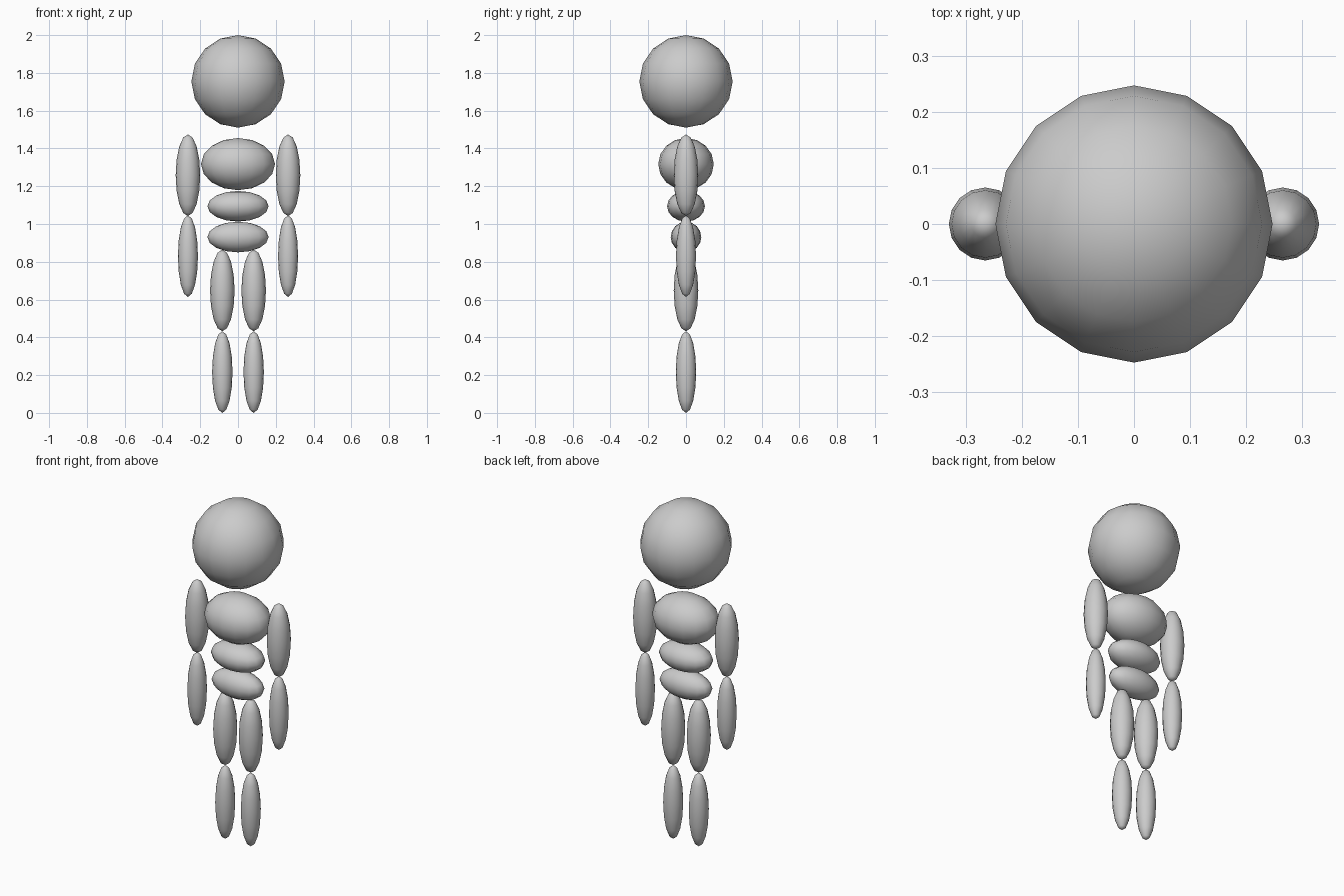
import bpy

if "Cube" in bpy.data.objects:
    bpy.data.objects.remove(bpy.data.objects["Cube"])

grey = bpy.data.materials.new("plain_grey")
grey.diffuse_color = (0.6, 0.6, 0.6, 1)
grey.use_nodes = True
grey.node_tree.nodes["Principled BSDF"].inputs["Base Color"].default_value = grey.diffuse_color


def ellipsoid(name, centre, radii):
    """Smooth low-poly sphere stretched to the given radii."""
    bpy.ops.mesh.primitive_uv_sphere_add(segments=16, ring_count=8, radius=1, location=centre)
    ob = bpy.context.object
    ob.name = name
    ob.scale = radii
    bpy.ops.object.transform_apply(location=False, rotation=False, scale=True)
    bpy.ops.object.shade_smooth()
    ob.data.materials.append(grey)


# Head and torso
ellipsoid("head", (0, 0, 1.755), (0.247, 0.247, 0.245))
ellipsoid("chest", (0, 0, 1.317), (0.196, 0.147, 0.138))
ellipsoid("belly", (0, 0, 1.094), (0.162, 0.1, 0.081))
ellipsoid("pelvis", (0, 0, 0.931), (0.162, 0.081, 0.081))

# Limbs: name, x, centre height, radius
limbs = [
    ("upper_arm", 0.265, 1.258, 0.065),
    ("forearm", 0.265, 0.83, 0.053),
    ("thigh", 0.083, 0.648, 0.065),
    ("shin", 0.083, 0.216, 0.054),
]
for side, s in (("left", 1), ("right", -1)):
    for name, x, z, r in limbs:
        ellipsoid(f"{side}_{name}", (s * x, 0, z), (r, r, 0.216))
